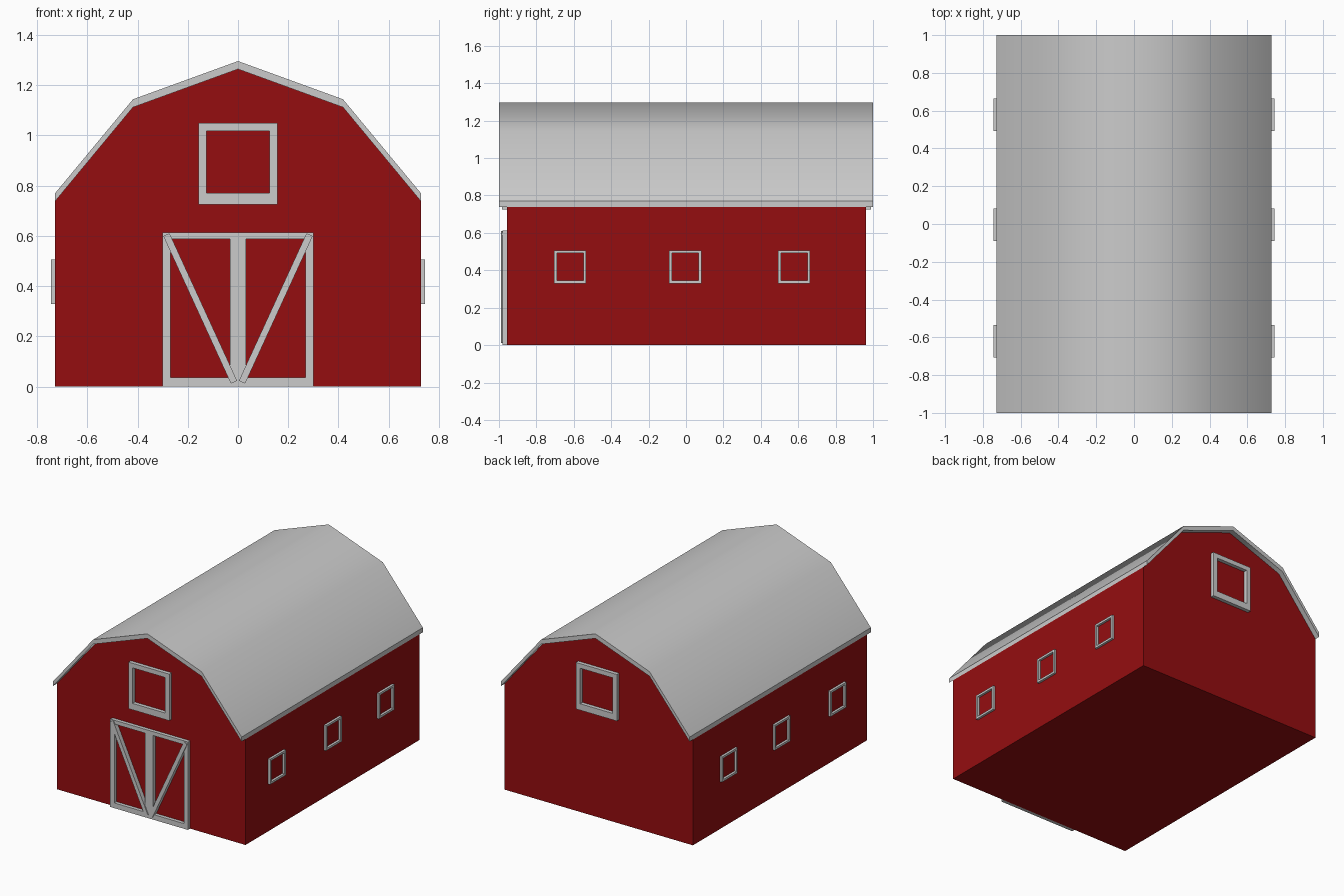
import bpy, bmesh, math
from mathutils import Matrix, Vector

if "Cube" in bpy.data.objects:
    bpy.data.objects.remove(bpy.data.objects["Cube"])

red = bpy.data.materials.new("barn_red")
red.diffuse_color = (0.3, 0.004, 0.005, 1)
red.use_nodes = True
red.node_tree.nodes["Principled BSDF"].inputs["Base Color"].default_value = red.diffuse_color


def finish(name, bm):
    bmesh.ops.recalc_face_normals(bm, faces=bm.faces)
    mesh = bpy.data.meshes.new(name)
    bm.to_mesh(mesh)
    bm.free()
    obj = bpy.data.objects.new(name, mesh)
    bpy.context.collection.objects.link(obj)
    return obj


def extrude_profile(name, points, y0, y1):
    """Extrude a closed x-z outline along y."""
    bm = bmesh.new()
    face = bm.faces.new([bm.verts.new((x, y0, z)) for x, z in points])
    new = bmesh.ops.extrude_face_region(bm, geom=[face])["geom"]
    verts = [v for v in new if isinstance(v, bmesh.types.BMVert)]
    bmesh.ops.translate(bm, verts=verts, vec=(0, y1 - y0, 0))
    return finish(name, bm)


def frame(name, half_w, z0, z1, side, bottom, top, depth, matrix):
    """Rectangular frame; local -y faces outward, back lies on y = 0."""
    bm = bmesh.new()
    outer = [(-half_w, z0), (half_w, z0), (half_w, z1), (-half_w, z1)]
    w = half_w - side
    inner = [(-w, z0 + bottom), (w, z0 + bottom), (w, z1 - top), (-w, z1 - top)]
    rings = [[bm.verts.new((x, y, z)) for x, z in pts]
             for pts, y in ((outer, 0), (outer, -depth), (inner, -depth), (inner, 0))]
    for r in range(4):
        a, b = rings[r], rings[(r + 1) % 4]
        for i in range(4):
            j = (i + 1) % 4
            bm.faces.new((a[i], a[j], b[j], b[i]))
    bm.transform(matrix)
    return finish(name, bm)


def place(x, y, angle):
    return Matrix.Translation((x, y, 0)) @ Matrix.Rotation(math.radians(angle), 4, 'Z')


# Gambrel outline shared by walls and roof
right = [(0.728, 0.738), (0.418, 1.112)]
under = right + [(0, 1.264)] + [(-x, z) for x, z in reversed(right)]
over = [(x, z + 0.032) for x, z in under]
FRONT, BACK, SIDE = -0.957, 0.963, 0.728

# Walls
walls = extrude_profile("barn_walls", [(-SIDE, 0), (SIDE, 0)] + under, FRONT, BACK)
walls.data.materials.append(red)

# Roof sheet, smooth across the slopes and sharp along its borders
roof = extrude_profile("roof", over + under[::-1], -1, 1)
mesh = roof.data
mesh.shade_smooth()
for e in mesh.edges:
    a, b = (mesh.vertices[i].co for i in e.vertices)
    lengthwise = abs(a.y - b.y) > 1
    e.use_edge_sharp = not (lengthwise and abs(a.x) < 0.7)

# Loft windows on both gables
frame("front_loft_window", 0.158, 0.725, 1.05, 0.033, 0.045, 0.032, 0.026, place(0, FRONT, 0))
frame("back_loft_window", 0.158, 0.725, 1.05, 0.033, 0.045, 0.032, 0.026, place(0, BACK, 180))

# Three small windows on each long side
for i, y in enumerate((-0.62, -0.004, 0.578)):
    for label, s in (("right", 1), ("left", -1)):
        frame(f"{label}_window_{i + 1}", 0.086, 0.33, 0.507, 0.015, 0.015, 0.015,
              0.016, place(s * SIDE, y, 90 * s))

# Double door: a frame and a diagonal brace per leaf
for label, s in (("right", 1), ("left", -1)):
    bm_frame = frame(f"{label}_door_frame", 0.15, 0, 0.614, 0.032, 0.036, 0.027,
                     0.024, place(s * 0.15, FRONT, 0))
    p, q = Vector((s * 0.285, 0, 0.605)), Vector((s * 0.016, 0, 0.018))
    d = (p - q).normalized()
    n = Vector((d.z, 0, -d.x)) * 0.0135
    extrude_profile(f"{label}_door_brace",
                    [(v.x, v.z) for v in (p + n, p - n, q - n, q + n)], FRONT, FRONT - 0.031)
